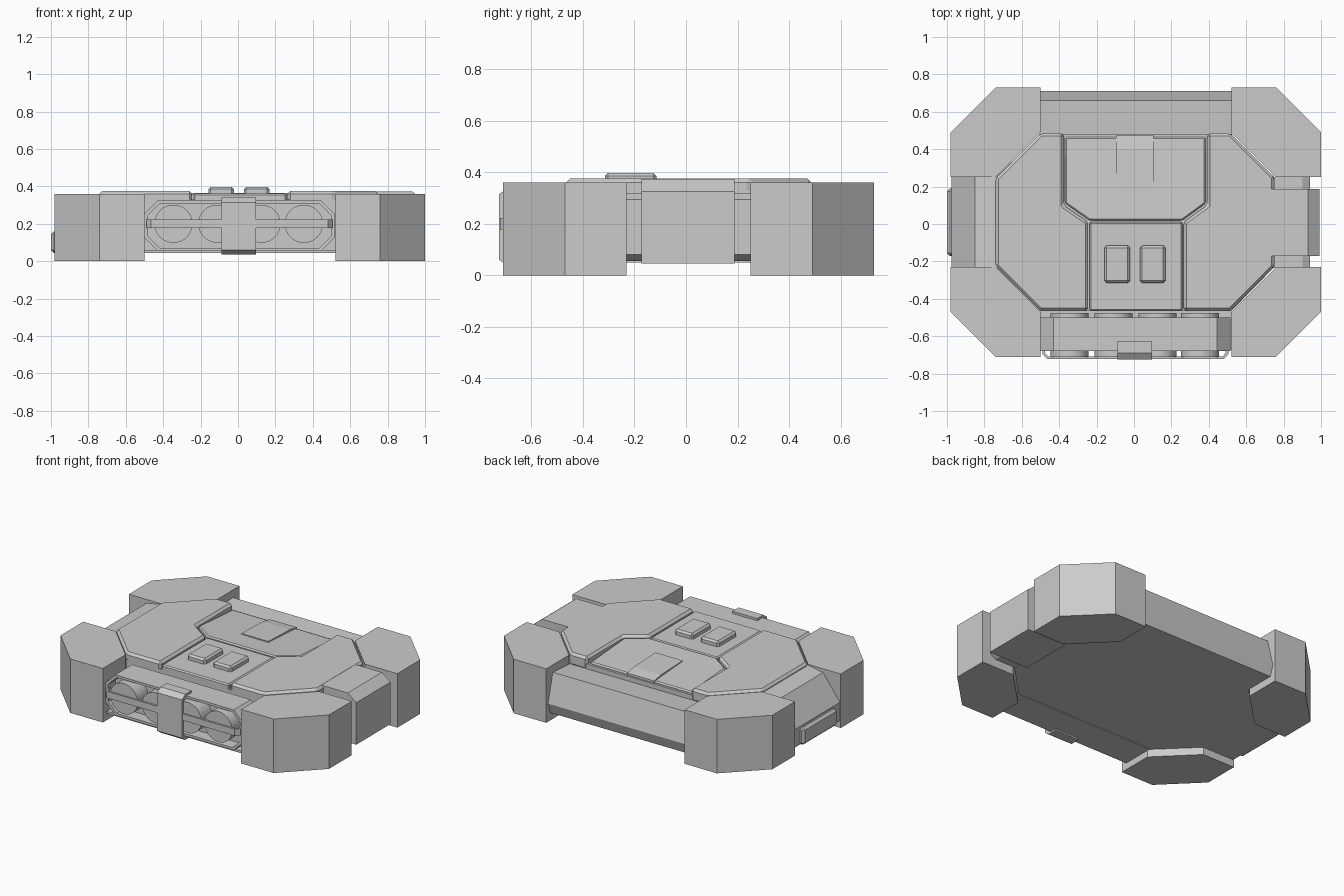
import bpy, bmesh, math
from mathutils import Vector


def prism(name, pts, a, b, axis="z", bevel=0.0, segs=1):
    """Extrude a closed 2D profile from a to b along an axis."""
    place = {"z": lambda p, t: (p[0], p[1], t),
             "y": lambda p, t: (p[0], t, p[1]),
             "x": lambda p, t: (t, p[0], p[1])}[axis]
    bm = bmesh.new()
    lo = [bm.verts.new(place(p, a)) for p in pts]
    hi = [bm.verts.new(place(p, b)) for p in pts]
    n = len(pts)
    bm.faces.new(lo)
    bm.faces.new(hi)
    for i in range(n):
        j = (i + 1) % n
        bm.faces.new((lo[i], lo[j], hi[j], hi[i]))
    bmesh.ops.recalc_face_normals(bm, faces=bm.faces)
    me = bpy.data.meshes.new(name)
    bm.to_mesh(me)
    bm.free()
    ob = bpy.data.objects.new(name, me)
    bpy.context.collection.objects.link(ob)
    if bevel:
        m = ob.modifiers.new("bevel", "BEVEL")
        m.width, m.segments, m.limit_method = bevel, segs, "ANGLE"
    return ob


def box(name, x0, x1, y0, y1, z0, z1, bevel=0.0):
    return prism(name, [(x0, y0), (x1, y0), (x1, y1), (x0, y1)], z0, z1, "z", bevel)


CX, CY = 0.01, 0.01

# Four chamfered corner bumpers
quarter = [(0.99, 0.24), (0.99, 0.48), (0.75, 0.72), (0.51, 0.72), (0.51, 0.48), (0.75, 0.24)]
for sx, side in ((-1, "left"), (1, "right")):
    for sy, end in ((-1, "front"), (1, "back")):
        prism(f"bumper_{end}_{side}",
              [(CX + sx * x, CY + sy * y) for x, y in quarter], 0, 0.36)

# Main body core
prism("body_core", [(-0.74, 0.25), (-0.5, 0.48), (0.52, 0.48), (0.75, 0.25),
                    (0.75, -0.23), (0.52, -0.465), (-0.5, -0.465), (-0.74, -0.23)], 0.05, 0.33)

# Left side: sloped cover with a small bar
prism("left_cover", [(-0.70, 0.355), (-0.745, 0.355), (-0.85, 0.335), (-0.975, 0.17),
                     (-0.975, 0.05), (-0.70, 0.05)], -0.235, 0.25, "y")
box("left_bar", -1.0, -0.96, -0.17, 0.19, 0.045, 0.16, 0.015)

# Right side: recessed base and raised armour slab
prism("right_base", [(0.70, 0.32), (0.90, 0.32), (0.94, 0.295), (0.94, 0.08),
                     (0.90, 0.055), (0.70, 0.055)], -0.235, 0.25, "y")
prism("right_slab", [(0.70, 0.374), (0.93, 0.374), (0.992, 0.325), (0.992, 0.045),
                     (0.70, 0.045)], -0.172, 0.188, "y")

# Back sloped cover
prism("back_cover", [(0.44, 0.295), (0.66, 0.31), (0.71, 0.12), (0.685, 0.05), (0.44, 0.05)],
      -0.505, 0.525, "x")

# Top panels
prism("top_panel_left", [(-0.74, 0.245), (-0.5, 0.485), (-0.375, 0.485), (-0.375, 0.10),
                         (-0.245, 0.01), (-0.245, -0.465), (-0.5, -0.465), (-0.74, -0.225)],
      0.29, 0.375, bevel=0.015)
prism("top_panel_right", [(0.39, 0.485), (0.515, 0.485), (0.75, 0.25), (0.75, -0.23),
                          (0.515, -0.465), (0.265, -0.465), (0.265, 0.01), (0.39, 0.10)],
      0.29, 0.375, bevel=0.015)
box("top_panel_front", -0.238, 0.258, -0.465, 0.012, 0.29, 0.362, 0.008)
back = prism("top_panel_back", [(-0.368, 0.465), (0.383, 0.465), (0.383, 0.11), (0.26, 0.02),
                                (-0.24, 0.02), (-0.368, 0.11)], 0.27, 0.366, bevel=0.008)
for v in back.data.vertices:      # panel falls gently toward the back
    if v.co.z > 0.3:
        v.co.z -= 0.025 * max(0, (v.co.y - 0.11) / 0.355)
# Wedge-shaped latch on the back panel
prism("back_latch", [(0.17, 0.30), (0.17, 0.366), (0.40, 0.358), (0.472, 0.345), (0.472, 0.28)],
      -0.095, 0.105, "x")

# Two raised buttons
for x, nm in ((-0.09, "left"), (0.10, "right")):
    box("button_" + nm, x - 0.068, x + 0.068, -0.315, -0.115, 0.35, 0.397, 0.012)


# Front light housing: open octagonal shell with a back plate
def octagon(x0, x1, z0, z1, c):
    return [(x0 + c, z0), (x1 - c, z0), (x1, z0 + c), (x1, z1 - c),
            (x1 - c, z1), (x0 + c, z1), (x0, z1 - c), (x0, z0 + c)]


outer = octagon(-0.50, 0.515, 0.055, 0.325, 0.07)
inner = octagon(-0.482, 0.497, 0.071, 0.309, 0.063)
for i in range(8):
    j = (i + 1) % 8
    prism(f"light_housing_wall_{i}", [outer[i], outer[j], inner[j], inner[i]], -0.68, -0.50, "y")
prism("light_housing_plate", inner, -0.60, -0.50, "y")
box("light_floor", -0.50, 0.52, -0.67, -0.45, 0.045, 0.06)

# Four round lamps
for k, x in enumerate((-0.345, -0.11, 0.125, 0.352)):
    bpy.ops.mesh.primitive_cylinder_add(vertices=32, radius=0.102, depth=0.235,
                                        location=(x, -0.5925, 0.2),
                                        rotation=(math.pi / 2, 0, 0))
    lamp = bpy.context.object
    lamp.name = f"lamp_{k + 1}"
    bpy.ops.object.shade_smooth_by_angle()

# Guard bar wrapping across the lamps
prism("guard_bar", [(-0.49, -0.66), (-0.49, -0.695), (-0.465, -0.722), (0.48, -0.722),
                    (0.505, -0.695), (0.505, -0.66), (0.49, -0.66), (0.49, -0.69),
                    (0.475, -0.708), (-0.46, -0.708), (-0.475, -0.69), (-0.475, -0.66)],
      0.178, 0.222)

# Centre clip folded over the housing
prism("centre_clip", [(-0.625, 0.34), (-0.69, 0.34), (-0.725, 0.315), (-0.725, 0.06),
                      (-0.69, 0.035), (-0.625, 0.035), (-0.625, 0.055), (-0.685, 0.055),
                      (-0.705, 0.07), (-0.705, 0.305), (-0.685, 0.322), (-0.625, 0.322)],
      -0.088, 0.095, "x")
